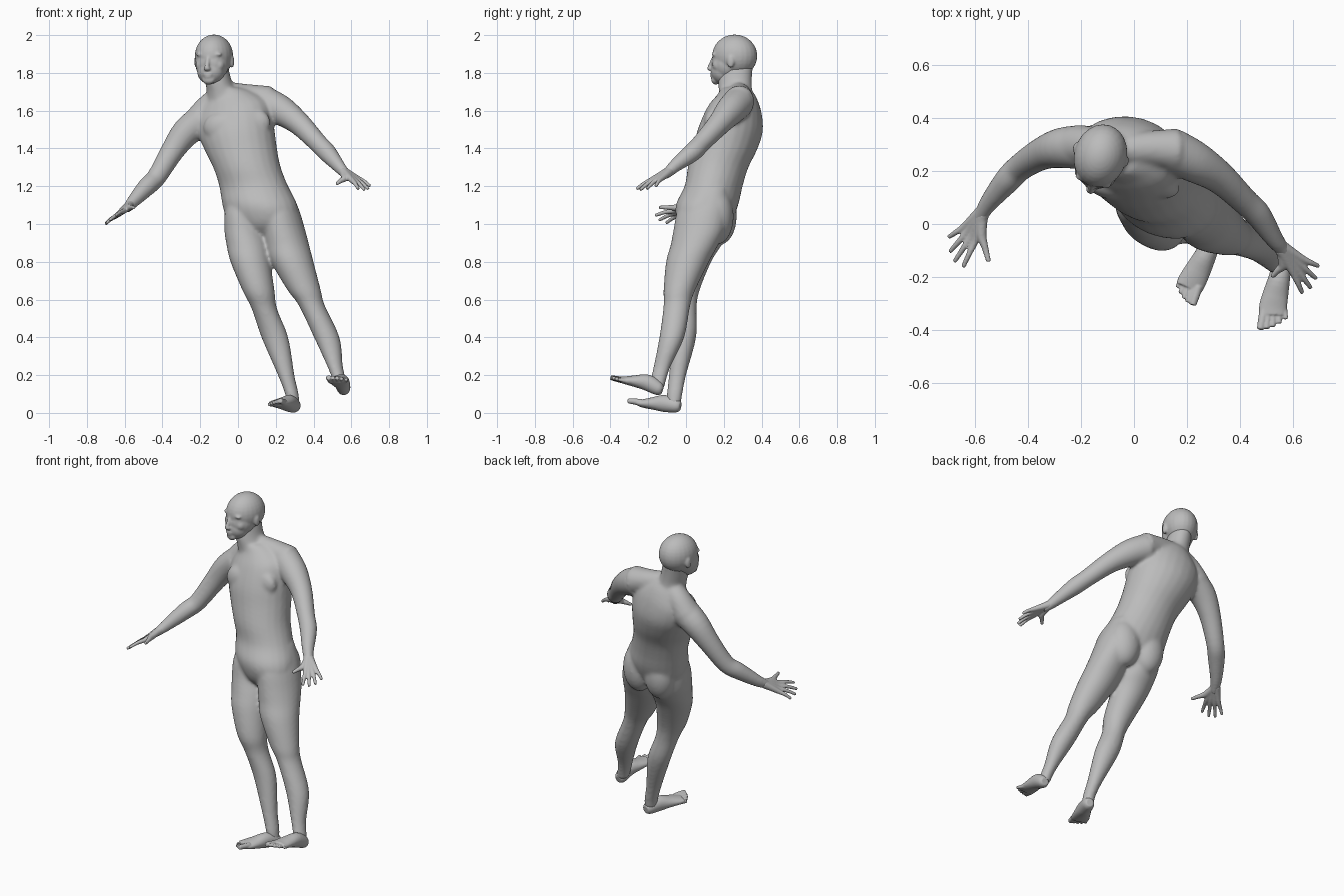
import bpy, bmesh, math
from mathutils import Vector, Matrix

default_cube = bpy.data.objects.get("Cube")
if default_cube:
    bpy.data.objects.remove(default_cube, do_unlink=True)

skin = bpy.data.materials.new("plain_grey_skin")
skin.use_nodes = True
grey = (0.5, 0.5, 0.5, 1)
skin.diffuse_color = grey
skin.node_tree.nodes["Principled BSDF"].inputs["Base Color"].default_value = grey

UP = Vector((0, 0, 1))
SIDES = 24


def smooth_rows(rows, steps=4):
    """Pass a smooth curve through rows of numbers."""
    rows = [tuple(r) for r in rows]
    padded = [rows[0]] + rows + [rows[-1]]
    result = []
    for a, b, c, d in zip(padded, padded[1:], padded[2:], padded[3:]):
        for i in range(steps):
            t = i / steps
            result.append([q + t / 2 * (r - p + t * (2 * p - 5 * q + 4 * r - s + t * (3 * (q - r) + s - p)))
                           for p, q, r, s in zip(a, b, c, d)])
    return result + [list(rows[-1])]


def skin_rings(bm, rings):
    """Join rings of (centre, side axis, depth axis) into a closed shell."""
    loops = []
    for centre, u, v in rings:
        angles = [2 * math.pi * k / SIDES for k in range(SIDES)]
        loops.append([bm.verts.new(centre + u * math.cos(a) + v * math.sin(a)) for a in angles])
    faces = [bm.faces.new(loops[0]), bm.faces.new(loops[-1])]
    for low, high in zip(loops, loops[1:]):
        for k in range(SIDES):
            n = (k + 1) % SIDES
            faces.append(bm.faces.new((low[k], low[n], high[n], high[k])))
    bmesh.ops.recalc_face_normals(bm, faces=faces)


def column(bm, rows, yaw_start=-14, yaw_end=-14):
    """Loft level ellipses: x, y, z, half width, half depth, sideways tilt."""
    rows = smooth_rows(rows)
    rings = []
    for i, (x, y, z, w, d, tilt) in enumerate(rows):
        yaw = yaw_start + (yaw_end - yaw_start) * i / (len(rows) - 1)
        turn = Matrix.Rotation(math.radians(yaw), 3, 'Z')
        rings.append((Vector((x, y, z)), turn @ Vector((w, 0, w * tilt)), turn @ Vector((0, d, 0))))
    skin_rings(bm, rings)


def tube(bm, rows):
    """Loft ellipses square to a path: x, y, z, half width, half height."""
    rows = smooth_rows([r if len(r) == 5 else (*r, r[-1]) for r in rows])
    points = [Vector(r[:3]) for r in rows]
    rings = []
    for i, row in enumerate(rows):
        along = (points[min(i + 1, len(rows) - 1)] - points[max(i - 1, 0)]).normalized()
        u = along.cross(UP).normalized()
        rings.append((points[i], u * row[3], u.cross(along) * row[4]))
    skin_rings(bm, rings)


def ball(bm, centre, size, yaw=-14):
    place = Matrix.Translation(centre) @ Matrix.Rotation(math.radians(yaw), 4, 'Z')
    bmesh.ops.create_uvsphere(bm, u_segments=24, v_segments=16, radius=1,
                              matrix=place @ Matrix.Diagonal((*size, 1)))


def finish(bm, name, voxel, rounds):
    """Fuse the overlapping shells into one smooth surface."""
    mesh = bpy.data.meshes.new(name)
    bm.to_mesh(mesh)
    bm.free()
    obj = bpy.data.objects.new(name, mesh)
    bpy.context.collection.objects.link(obj)
    fuse = obj.modifiers.new("fuse", 'REMESH')
    fuse.mode, fuse.voxel_size = 'VOXEL', voxel
    soften = obj.modifiers.new("soften", 'SMOOTH')
    soften.factor, soften.iterations = 0.5, rounds
    bpy.context.view_layer.update()
    fused = bpy.data.meshes.new_from_object(obj.evaluated_get(bpy.context.evaluated_depsgraph_get()))
    obj.modifiers.clear()
    obj.data = fused
    fused.materials.clear()
    fused.materials.append(skin)
    for face in fused.polygons:
        face.use_smooth = True
        face.material_index = 0


# Torso, leaning to its right and back, hips turned more than the chest
body = bmesh.new()
column(body, [(.135, .095, .92, .06, .06, 0), (.135, .092, .98, .135, .115, 0),
              (.126, .1, 1.04, .195, .145, 0), (.113, .114, 1.11, .202, .16, 0),
              (.083, .146, 1.2, .186, .15, 0), (.048, .17, 1.3, .178, .158, .05),
              (.016, .207, 1.4, .19, .168, .1), (-.01, .236, 1.5, .2, .168, .18),
              (-.03, .257, 1.6, .19, .14, .25), (-.05, .27, 1.67, .13, .105, .25),
              (-.07, .265, 1.71, .08, .085, .2)], -24, -12)
# Neck
column(body, [(-.07, .27, 1.62, .095, .095, 0), (-.085, .262, 1.7, .079, .09, 0),
              (-.105, .26, 1.76, .07, .09, 0), (-.12, .27, 1.84, .066, .085, 0)])
# Shoulder slopes
tube(body, [(-.03, .28, 1.69, .06), (.06, .285, 1.672, .068), (.16, .28, 1.65, .082)])
tube(body, [(-.11, .285, 1.66, .065), (-.16, .295, 1.61, .072), (-.21, .295, 1.54, .082)])
# Chest muscles and buttocks
for centre, size in [((-.09, .143, 1.51), (.095, .05, .08)), ((.075, .15, 1.535), (.1, .05, .08)),
                     ((.055, .178, 1.04), (.1, .09, .15)), ((.213, .162, 1.04), (.1, .09, .15))]:
    ball(body, centre, size)
# Arms
tube(body, [(.14, .28, 1.645, .085), (.23, .235, 1.6, .079), (.325, .175, 1.53, .062),
            (.42, .085, 1.432, .051), (.47, .035, 1.38, .05), (.53, -.055, 1.31, .036),
            (.56, -.093, 1.275, .029), (.585, -.122, 1.253, .024)])
tube(body, [(-.19, .29, 1.55, .085), (-.275, .288, 1.485, .077), (-.35, .265, 1.382, .062),
            (-.43, .215, 1.25, .052), (-.48, .165, 1.2, .05), (-.55, .08, 1.125, .036),
            (-.575, .04, 1.097, .029), (-.593, .01, 1.078, .024)])
# Legs
column(body, [(.05, .14, 1.19, .06, .08, 0), (.034, .12, 1.08, .095, .125, 0),
              (.038, .1, .97, .107, .13, 0), (.052, .068, .89, .112, .122, 0),
              (.066, .026, .8, .106, .108, 0), (.108, -.015, .65, .085, .088, 0),
              (.14, -.015, .55, .067, .071, 0), (.195, -.01, .4, .072, .063, 0),
              (.255, -.045, .2, .044, .046, 0), (.285, -.06, .1, .036, .042, 0),
              (.293, -.065, .04, .033, .036, 0)], -24)
column(body, [(.2, .12, 1.19, .07, .1, 0), (.22, .09, 1.08, .1, .135, 0),
              (.243, .07, .97, .111, .138, 0), (.261, .045, .89, .115, .127, 0),
              (.287, .008, .8, .113, .114, 0), (.35, -.035, .65, .089, .084, 0),
              (.39, -.048, .57, .069, .071, 0), (.47, -.075, .4, .068, .066, 0),
              (.513, -.125, .25, .042, .046, 0), (.535, -.145, .18, .036, .042, 0),
              (.548, -.15, .13, .033, .036, 0)])
finish(body, "torso_arms_and_legs", .009, 12)

# Head, turned slightly to its right
head = bmesh.new()
HEAD_YAW = -16
head_place = Matrix.Translation((-.127, .258, 1.89)) @ Matrix.Rotation(math.radians(HEAD_YAW), 4, 'Z')


def feature(centre, size):
    ball(head, head_place @ Vector(centre), size, HEAD_YAW)


feature((0, 0, 0), (.1, .121, .113))
feature((0, -.036, -.045), (.089, .088, .09))
feature((0, -.058, -.082), (.074, .07, .07))
feature((0, -.104, -.128), (.034, .024, .024))
feature((0, -.122, -.097), (.026, .013, .009))
feature((0, -.12, -.111), (.022, .013, .009))
feature((0, -.134, -.068), (.019, .016, .012))
nose = [head_place @ Vector(p) for p in [(0, -.112, -.005), (0, -.126, -.035), (0, -.14, -.066)]]
tube(head, [(*p, r) for p, r in zip(nose, (.011, .012, .012))])
for side in (-1, 1):
    feature((side * .036, -.098, .008), (.036, .015, .012))
    feature((side * .037, -.098, -.02), (.017, .012, .009))
    feature((side * .045, -.076, -.05), (.034, .032, .034))
    feature((side * .099, .005, -.03), (.01, .02, .034))
finish(head, "head", .006, 6)


# Hands: each finger runs from wrist through knuckle to tip
def hand(name, wrist, little, index, tips, thumb):
    bm = bmesh.new()
    wrist, little, index = Vector(wrist), Vector(little), Vector(index)
    for i, tip in enumerate(tips):
        t = i / 3
        knuckle = little.lerp(index, t)
        root = wrist + (index - little) * (t - .5) * .12
        tip = Vector(tip)
        bend = knuckle.lerp(tip, .5) + UP * .004
        tube(bm, [(*root, .025), (*root.lerp(knuckle, .5), .019), (*knuckle, .0138),
                  (*bend, .0108), (*tip, .0085)])
    base, tip = wrist.lerp(index, .45), Vector(thumb)
    tube(bm, [(*wrist, .022), (*base.lerp(tip, .25), .019), (*base.lerp(tip, .6), .013), (*tip, .009)])
    finish(bm, name, .005, 3)


hand("left_hand", (.557, -.09, 1.278), (.643, -.135, 1.237), (.607, -.193, 1.228),
     [(.7, -.16, 1.2), (.69, -.207, 1.185), (.67, -.243, 1.18), (.638, -.262, 1.185)], (.522, -.2, 1.212))
hand("right_hand", (-.573, .045, 1.1), (-.645, -.012, 1.043), (-.602, -.065, 1.07),
     [(-.702, -.05, 1), (-.697, -.105, 1.005), (-.68, -.143, 1.02), (-.647, -.163, 1.045)],
     (-.55, -.143, 1.088))


# Feet: a sole-shaped tube with five toes rooted inside its front
def foot(name, rows, big_toe, little_toe):
    bm = bmesh.new()
    tube(bm, rows)
    heel, front = Vector(rows[0][:3]), Vector(rows[-1][:3])
    big, little = Vector(big_toe), Vector(little_toe)
    middle = big.lerp(little, .5)
    ahead = (middle - heel).normalized()
    for i in range(5):
        t = i / 4
        tip = big.lerp(little, t) + ahead * .01 * math.sin(math.pi * t)
        root = front + (tip - middle) * .75 - ahead * .035
        size = .0155 - .005 * t ** .5
        tube(bm, [(*root, size + .002), (*root.lerp(tip, .6), size), (*tip, size * .85)])
    finish(bm, name, .004, 3)


foot("left_foot", [(.563, -.125, .12, .022, .022), (.56, -.145, .128, .035, .036),
                   (.55, -.205, .16, .041, .043), (.535, -.27, .168, .049, .031),
                   (.526, -.315, .172, .053, .022), (.524, -.345, .176, .05, .017)],
     (.478, -.399, .187), (.575, -.36, .178))
foot("right_foot", [(.305, -.03, .034, .022, .024), (.298, -.052, .038, .035, .037),
                    (.272, -.115, .05, .041, .045), (.242, -.175, .05, .049, .033),
                    (.217, -.222, .05, .053, .023), (.207, -.243, .052, .05, .017)],
     (.222, -.307, .064), (.163, -.24, .045))
